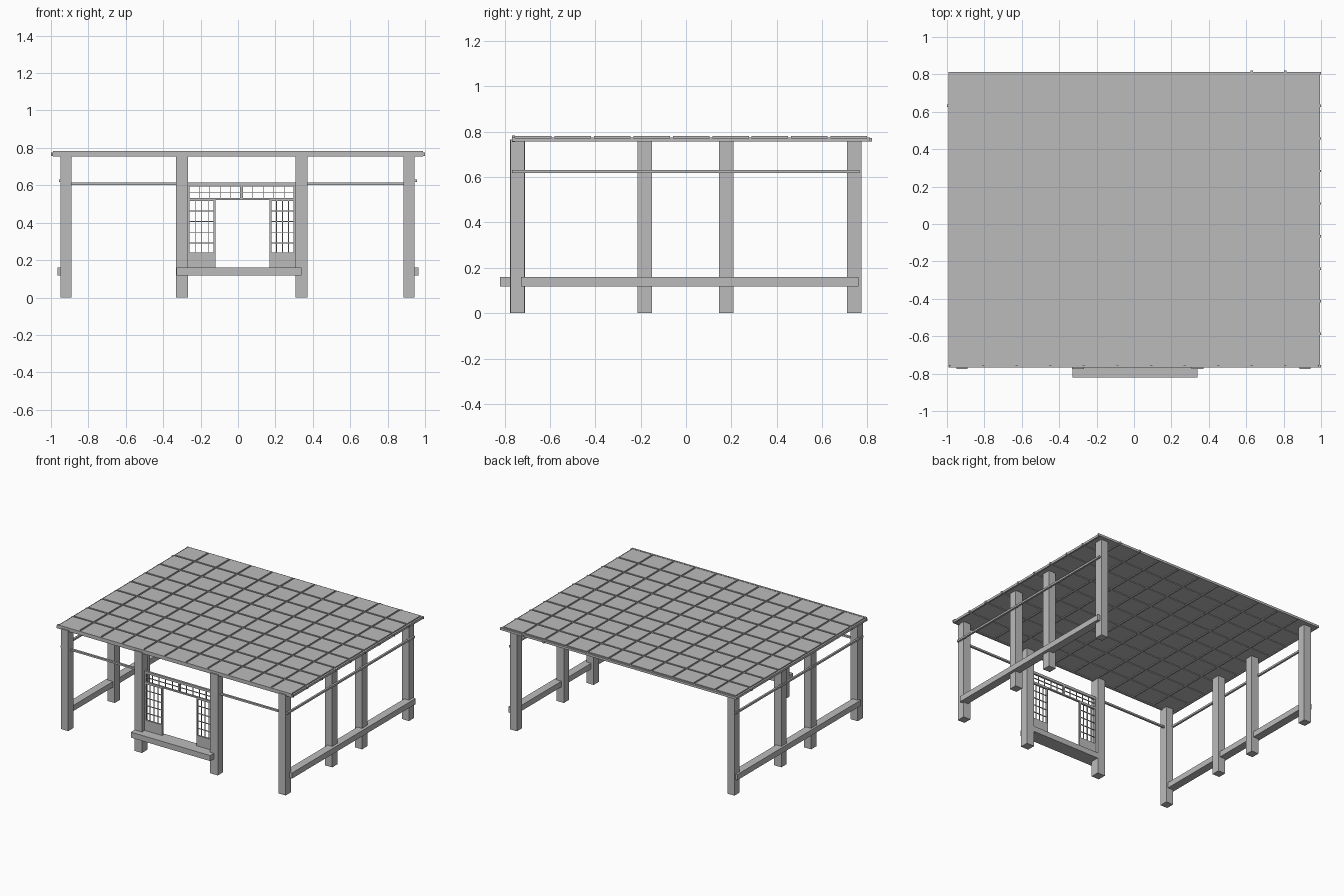
import bpy
import bmesh
from mathutils import Vector

cube = bpy.data.objects.get("Cube")
if cube:
    bpy.data.objects.remove(cube, do_unlink=True)

grey = bpy.data.materials.new("plain_grey")
grey.use_nodes = True
grey.diffuse_color = (0.5, 0.5, 0.5, 1)
grey.node_tree.nodes["Principled BSDF"].inputs["Base Color"].default_value = (0.5, 0.5, 0.5, 1)


def build(name, boxes):
    """One object made of boxes, each given as x, y and z ranges."""
    bm = bmesh.new()
    for ranges in boxes:
        low, high = Vector([r[0] for r in ranges]), Vector([r[1] for r in ranges])
        verts = bmesh.ops.create_cube(bm, size=1)["verts"]
        for v in verts:
            v.co = (low + high) / 2 + v.co * (high - low)
    mesh = bpy.data.meshes.new(name)
    bm.to_mesh(mesh)
    bm.free()
    mesh.materials.append(grey)
    obj = bpy.data.objects.new(name, mesh)
    bpy.context.collection.objects.link(obj)
    return obj


def around(centre, width):
    return (centre - width / 2, centre + width / 2)


def split(low, high, parts):
    return [low + (high - low) * i / parts for i in range(parts + 1)]


# Posts: four along the front, three more down each side
for x in (-0.30, 0.34):
    build("front_middle_post", [(around(x, 0.064), (-0.775, -0.71), (0, 0.765))])
for side, x in (("right", -0.92), ("left", 0.914)):
    for place, y in (("front", -0.743), ("middle_front", -0.182),
                     ("middle_back", 0.177), ("back", 0.742)):
        build(f"{side}_{place}_post", [(around(x, 0.06), around(y, 0.063), (0, 0.765))])

# Side beams and thin side rails, on the outer faces of the posts
for side, s in (("right", -1), ("left", 1)):
    xs = sorted((s * 0.905, s * 0.966))
    build(f"{side}_floor_beam", [(xs, (-0.727, 0.76), (0.117, 0.16))])
    xs = sorted((s * 0.943, s * 0.958))
    build(f"{side}_rail", [(xs, (-0.768, 0.765), (0.618, 0.632))])

# Front rail and doorstep
build("front_rail", [((-0.93, 0.93), around(-0.738, 0.016), (0.602, 0.615))])
build("doorstep", [((-0.33, 0.34), (-0.82, -0.71), (0.118, 0.16))])

# Lattice screens beside the doorway, and the band above it
DEPTH = around(-0.735, 0.014)
BAR = around(-0.735, 0.007)


def lattice(name, xr, zr, columns, rows, frame=0.01, bar=0.004):
    boxes = []
    for i, x in enumerate(split(xr[0] + frame / 2, xr[1] - frame / 2, columns)):
        edge = i in (0, columns)
        boxes.append((around(x, frame if edge else bar), DEPTH if edge else BAR, zr))
    for i, z in enumerate(split(zr[0] + frame / 2, zr[1] - frame / 2, rows)):
        edge = i in (0, rows)
        boxes.append((xr, DEPTH if edge else BAR, around(z, frame if edge else bar)))
    build(name, boxes)


for side, xr in (("right", (-0.268, -0.12)), ("left", (0.168, 0.308))):
    lattice(f"{side}_lattice_screen", xr, (0.23, 0.525), 4, 5)
    build(f"{side}_screen_base", [(xr, DEPTH, (0.16, 0.235))])
lattice("upper_right_lattice", (-0.268, 0.022), (0.522, 0.604), 5, 2)
lattice("upper_left_lattice", (0.018, 0.308), (0.522, 0.604), 5, 2)

# Roof: grid of square panels with battens in the seams
X0, X1, Y0, Y1 = -0.985, 0.988, -0.76, 0.805
columns, rows = split(X0, X1, 11), split(Y0, Y1, 9)
GAP = 0.013
build("roof_panels", [((xa + GAP / 2, xb - GAP / 2), (ya + GAP / 2, yb - GAP / 2), (0.762, 0.781))
                      for xa, xb in zip(columns, columns[1:])
                      for ya, yb in zip(rows, rows[1:])])
battens = []
for i, x in enumerate(columns):
    back = 0.82 if i in (9, 10) else 0.81
    battens.append((around(x, GAP), (-0.767, back), (0.756, 0.773)))
build("roof_long_battens", battens)
battens = []
for i, y in enumerate(rows):
    left = -1.0 if i == 8 else -0.993
    battens.append(((left, 1.0), around(y, GAP), (0.757, 0.774)))
build("roof_cross_battens", battens)
build("roof_front_edge", [((-0.99, 0.99), (-0.767, -0.753), (0.755, 0.783))])
